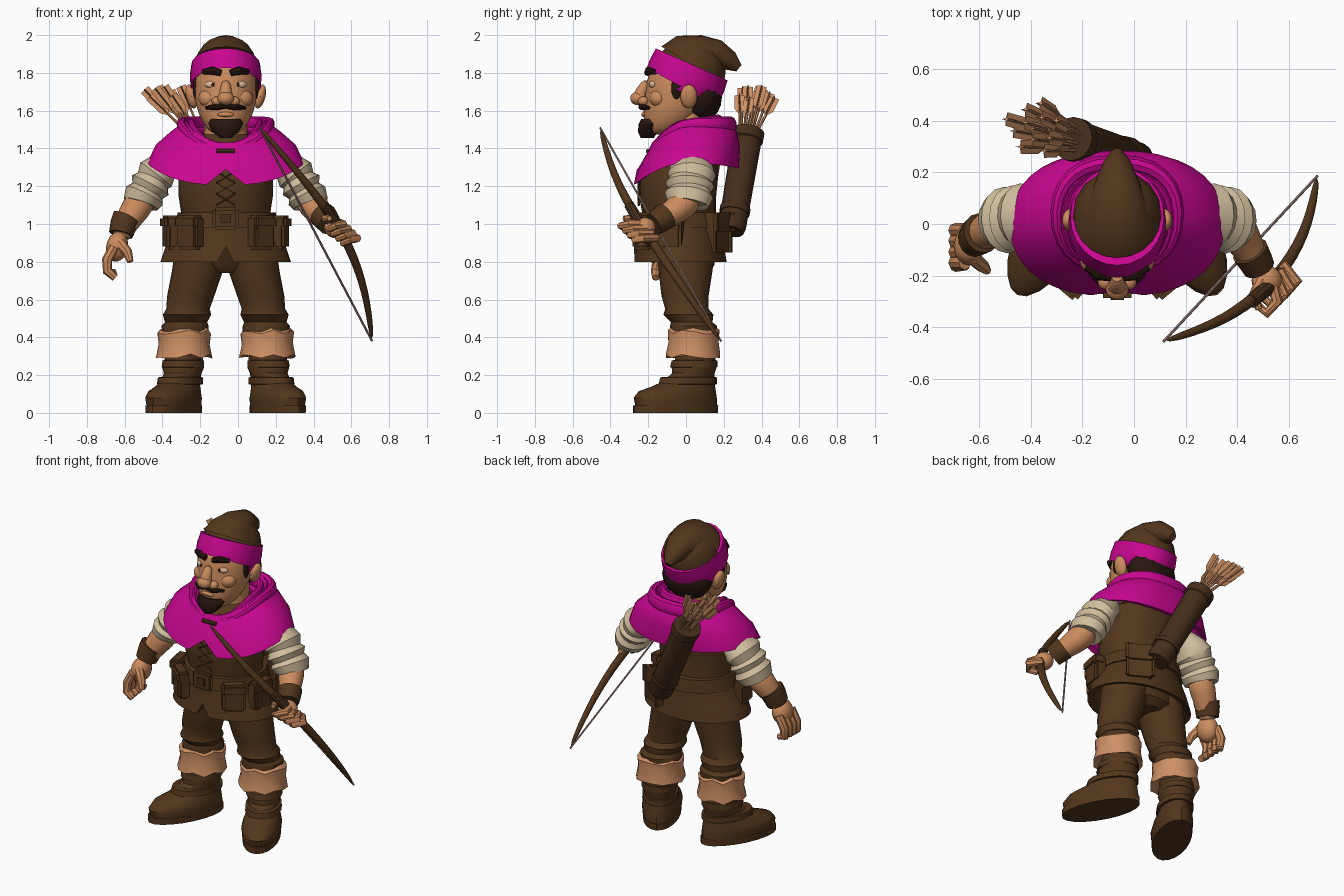
import bpy, bmesh
from math import sin, cos, pi, radians, copysign
from mathutils import Vector, Matrix

cube = bpy.data.objects.get("Cube")
if cube:
    bpy.data.objects.remove(cube, do_unlink=True)

AXIS = -0.065          # the body stands left of centre, the bow balances it
SIDES = ((-1, "right"), (1, "left"))
made = []


def material(name, colour):
    m = bpy.data.materials.new(name)
    m.use_nodes = True
    m.diffuse_color = (*colour, 1)
    m.node_tree.nodes["Principled BSDF"].inputs["Base Color"].default_value = (*colour, 1)
    return m


brown = material("brown cloth", (.086, .037, .012))
leather = material("dark leather", (.06, .027, .011))
magenta = material("magenta cloth", (.58, .002, .28))
skin_tone = material("skin", (.6, .26, .11))
tan = material("tan hide", (.62, .28, .13))
cream = material("cream linen", (.64, .52, .34))
hair = material("dark hair", (.02, .008, .005))
white = material("eye white", (.72, .48, .33))
thread = material("string", (.4, .27, .25))


# Helpers
def finish(name, bm, mat, subdivide=0):
    bmesh.ops.recalc_face_normals(bm, faces=bm.faces[:])
    mesh = bpy.data.meshes.new(name)
    bm.to_mesh(mesh)
    bm.free()
    mesh.materials.append(mat)
    o = bpy.data.objects.new(name, mesh)
    o.location.x = AXIS
    bpy.context.collection.objects.link(o)
    if subdivide:
        o.modifiers.new("Subdivision", "SUBSURF").levels = subdivide
        o.modifiers["Subdivision"].render_levels = subdivide
    made.append(o)
    return o


def skin(name, rows, mat, caps=True, subdivide=0):
    bm = bmesh.new()
    rings = [[bm.verts.new(p) for p in row] for row in rows]
    n = len(rings[0])
    for a, b in zip(rings, rings[1:]):
        for i in range(n):
            j = (i + 1) % n
            bm.faces.new((a[i], a[j], b[j], b[i]))
    if caps:
        bm.faces.new(rings[0])
        bm.faces.new(rings[-1])
    return finish(name, bm, mat, subdivide)


def loft(name, rings, mat, side=1, n=20, caps=True, subdivide=0):
    """Level ovals: height, half width, front y, back y, optional centre x."""
    rows = []
    for z, rx, yf, yb, *cx in rings:
        x = side * cx[0] if cx else 0
        rows.append([(x + rx * cos(2 * pi * i / n),
                      (yf + yb) / 2 + (yb - yf) / 2 * sin(2 * pi * i / n), z) for i in range(n)])
    return skin(name, rows, mat, caps, subdivide)


def tube(name, path, mat, ref="X", n=10, side=1, subdivide=0):
    """Ovals along a path: x, y, z, radius along ref, optional second radius."""
    pts = [Vector((p[0] * side, p[1], p[2])) for p in path]
    axis = Vector([float(ref == k) for k in "XYZ"])
    rows = []
    for i, p in enumerate(path):
        t = (pts[min(i + 1, len(pts) - 1)] - pts[max(i - 1, 0)]).normalized()
        u = (axis - t * axis.dot(t)).normalized()
        v = t.cross(u)
        rows.append([pts[i] + u * p[3] * cos(2 * pi * k / n) + v * p[-1] * sin(2 * pi * k / n)
                     for k in range(n)])
    return skin(name, rows, mat, True, subdivide)


def ball(name, loc, size, mat, turn=0):
    bm = bmesh.new()
    bmesh.ops.create_uvsphere(bm, u_segments=16, v_segments=10, radius=1)
    bm.transform(Matrix.Translation(loc) @ Matrix.Rotation(turn, 4, "Y") @ Matrix.Diagonal((*size, 1)))
    return finish(name, bm, mat)


def box(name, loc, size, mat, turn=0, bevel=.015):
    bm = bmesh.new()
    bmesh.ops.create_cube(bm, size=1)
    bm.transform(Matrix.Translation(loc) @ Matrix.Rotation(turn, 4, "Z") @ Matrix.Diagonal((*size, 1)))
    bmesh.ops.bevel(bm, geom=bm.edges[:], offset=bevel, segments=2, affect="EDGES")
    return finish(name, bm, mat)


# Torso, tunic skirt and belt
loft("jerkin", [(.95, .23, -.22, .17), (1.05, .235, -.23, .16), (1.15, .25, -.25, .16),
                (1.25, .25, -.25, .17), (1.38, .24, -.2, .19), (1.48, .11, -.1, .13)], brown)
loft("trouser_seat", [(.74, .1, -.09, .11), (.78, .2, -.13, .15), (.95, .24, -.18, .16)], brown)
skirt = loft("tunic_skirt", [(1.06, .24, -.24, .18), (.98, .26, -.25, .19), (.89, .315, -.26, .2),
                             (.8, .345, -.275, .215), (.81, .31, -.23, .18), (.95, .2, -.18, .14)], brown, n=48)
for v in skirt.data.vertices:          # front split of the skirt
    if abs(v.co.x) < .01 and v.co.y < 0 and v.co.z < .85:
        v.co.z += .08
loft("belt", [(.98, .245, -.25, .19), (.98, .27, -.275, .21), (1.06, .255, -.265, .2),
              (1.06, .235, -.24, .18)], brown, caps=False)
box("buckle", (0, -.272, 1.03), (.14, .03, .12), brown)
box("buckle_plate", (0, -.285, 1.03), (.07, .02, .06), leather, 0, .008)
for i in range(3):
    for s, word in SIDES:
        z = 1.1 + i * .06
        tube(f"{word}_lace_{i}", [(-.05, -.25, z, .006), (.05, -.25, z + .06, .006)],
             brown, "Y", 6, s)

# Belt pouches
for label, a in (("right_front", -40), ("left_front", 40), ("right_side", -78),
                 ("left_side", 78), ("back", 148)):
    t = radians(a)
    for part, out, z, w, d, h in (("pouch", 0, .95, .14, .08, .17), ("pouch_flap", .012, 1.01, .15, .08, .07)):
        box(f"{label}_{part}", ((.29 + out) * sin(t), -.04 - (.23 + out) * cos(t), z),
            (w, d, h), brown, t)

# Legs, cuffs and boots
for s, word in SIDES:
    loft(word + "_trouser", [(.92, .14, -.16, .16, .12), (.75, .135, -.145, .14, .15),
                             (.62, .125, -.13, .12, .185), (.55, .115, -.11, .12, .2),
                             (.52, .128, -.12, .145, .205), (.48, .112, -.08, .14, .21),
                             (.46, .125, -.085, .165, .215), (.38, .12, -.08, .16, .21)], brown, s)
    cuff = loft(word + "_cuff", [(.36, .11, -.08, .15, .215), (.44, .125, -.085, .16, .215),
                                 (.43, .142, -.1, .18, .22), (.37, .135, -.095, .175, .22),
                                 (.3, .15, -.11, .185, .22), (.31, .1, -.06, .14, .215)], tan, s, 14)
    for v in cuff.data.vertices:       # uneven rolled edge
        v.co.z += .012 * sin(v.co.x * 40 + v.co.y * 30)
    boot = [loft(word + "_boot", [(.03, .11, -.35, .125), (.08, .118, -.36, .12), (.115, .11, -.33, .115),
                                  (.14, .098, -.25, .11), (.17, .092, -.18, .105), (.21, .095, -.13, .105),
                                  (.24, .108, -.13, .115), (.28, .1, -.11, .11), (.36, .105, -.11, .11)], brown),
            loft(word + "_sole", [(0, .11, -.365, .13), (.04, .112, -.365, .13)], brown)]
    for k, z, yf in (("ankle", .17, -.2), ("shaft", .26, -.13)):
        boot.append(loft(f"{word}_{k}_strap", [(z - .02, .09, yf, .1), (z - .018, .108, yf - .01, .12),
                                               (z + .018, .106, yf, .12), (z + .02, .09, yf + .02, .1)], brown))
    for o in boot:
        o.location = (AXIS + s * .222, .05, 0)
        o.rotation_euler.z = s * .47

# Sleeves with rolled ends
for s, word in SIDES:
    tube(word + "_sleeve", [(.26, .03, 1.36, .06, .06), (.33, .03, 1.3, .115, .085), (.37, .03, 1.26, .128, .105),
                            (.385, .025, 1.23, .112, .09), (.4, .02, 1.205, .13, .11), (.415, .02, 1.175, .112, .09),
                            (.43, .015, 1.15, .13, .108), (.45, .01, 1.105, .11, .095),
                            (.44, .01, 1.12, .07, .06)], cream, "Y", 16, s)

# Relaxed right arm
tube("right_forearm", [(.42, .01, 1.16, .08), (.48, -.01, 1.08, .085), (.54, -.05, .98, .06),
                       (.56, -.07, .92, .055)], skin_tone, "Y", 12, -1, 1)
tube("right_bracer", [(.525, -.035, 1.03, .08, .078), (.54, -.045, 1, .077, .073), (.555, -.06, .945, .07, .065)],
     brown, "Y", 14, -1)
ball("right_palm", (-.575, -.085, .88), (.058, .075, .08), skin_tone, .2)
for i in range(4):
    y = -.15 + i * .042
    tube(f"right_finger_{i}", [(.59, y, .88, .027), (.628, y, .81, .028), (.625, y - .01, .75, .026),
                               (.585, y - .01, .715 + .008 * i, .02)], skin_tone, "Y", 8, -1)
tube("right_thumb", [(.56, -.13, .9, .03), (.52, -.165, .85, .026), (.505, -.18, .8, .017)],
     skin_tone, "Y", 8, -1)

# Left arm holding the bow
tube("left_forearm", [(.43, .02, 1.16, .085), (.46, -.01, 1.1, .085), (.51, -.1, 1.04, .065),
                      (.56, -.18, 1.0, .05)], skin_tone, "X", 12, 1, 1)
tube("left_bracer", [(.515, -.105, 1.045, .073), (.535, -.14, 1.02, .068), (.55, -.17, 1.0, .063)],
     brown, "X", 14)
ball("left_palm", (.58, -.22, .98), (.06, .06, .055), skin_tone, .3)
for i in range(4):
    k = i * .025
    tube(f"left_finger_{i}", [(.6 + k * .5, -.23 + k, 1.0 - k, .022), (.62 + k, -.3 + k, 1.0 - k, .023),
                              (.58 + k, -.345 + k, .99 - k, .02), (.54 + k, -.31 + k, .97 - k, .016)],
         skin_tone, "Z", 8)
tube("left_thumb", [(.56, -.22, 1.01, .026), (.53, -.28, 1.03, .022), (.55, -.33, 1.03, .014)], skin_tone, "Z", 8)

# Bow
limbs = [(.18, -.455, 1.51), (.385, -.39, 1.27), (.535, -.29, 1.08),
         (.655, -.17, .89), (.745, 0, .64), (.775, .185, .38)]
tube("bow", [(*p, r) for p, r in zip(limbs, (.014, .02, .026, .026, .02, .014))], brown, "X", 10, 1, 2)
tube("bow_grip", [(.52, -.3, 1.1, .028), (.595, -.235, .99, .031), (.65, -.175, .9, .028)], leather)
tube("bow_string", [(*limbs[0], .006), (*limbs[-1], .006)], thread, "X", 6)

# Quiver and arrows
low, high = Vector((.085, .24, .96)), Vector((-.175, .33, 1.49))
quiver = [(0, .066), (.04, .074), (.9, .078), (.91, .086), (1, .086), (1, .07), (.95, .065)]
tube("quiver", [(*low.lerp(high, t), r) for t, r in quiver], leather, "Y", 16)
tube("quiver_band", [(*low.lerp(high, t), .081) for t in (.18, .24)], leather, "Y", 16)
for i in range(12):
    a = i * 2.4
    r = .05 * (i / 11) ** .5
    base = high + Vector((r * cos(a), r * sin(a), 0))
    tip = base + Vector((-.15 + 1.3 * r * cos(a), .04 + r * sin(a), .2 + .03 * sin(i)))
    tube(f"arrow_{i}", [(*base.lerp(tip, t), .007) for t in (-.3, 1)], tan, "Y", 6)
    for k in range(2):
        wide, thin = (.027, .004) if k else (.004, .027)
        tube(f"fletching_{i}_{k}", [(*base.lerp(tip, .5), .004), (*base.lerp(tip, .65), wide, thin),
                                    (*base.lerp(tip, 1.04), wide, thin)], tan, "Y", 4)


# Shoulder cape with a notched front hem, and the lowered hood
def drape(rx, yf, yb, zf, zs, zb, a):
    c, d = cos(a), sin(a)
    z = zs + ((zf - zs) if d < 0 else (zb - zs)) * abs(d) ** 1.6
    return Vector((rx * copysign(abs(c) ** .8, c), (yf + yb) / 2 + (yb - yf) / 2 * copysign(abs(d) ** .9, d), z))


layers = [(.14, -.14, .14, 1.4, 1.49, 1.5), (.21, -.18, .21, 1.43, 1.55, 1.56), (.29, -.21, .27, 1.37, 1.49, 1.49),
          (.37, -.25, .285, 1.3, 1.42, 1.41), (.415, -.28, .28, 1.205, 1.325, 1.295),
          (.39, -.25, .25, 1.22, 1.335, 1.3), (.33, -.22, .21, 1.34, 1.42, 1.4)]
N = 36
cape = skin("shoulder_cape", [[drape(*l, 2 * pi * i / N) for i in range(N)] for l in layers], magenta, False)
for v in cape.data.vertices:
    if abs(v.co.x) < .01 and v.co.y < -.2 and v.co.z < 1.29:
        v.co += Vector((0, .02, .085))
for label, layer, thick in (("inner", (.18, -.17, .17, 1.42, 1.53, 1.54), .04),
                            ("outer", (.235, -.18, .235, 1.4, 1.53, 1.52), .05)):
    path = []
    for i in range(25):
        a = -pi / 2 + .15 + i / 24 * (2 * pi - .3)
        path.append((*drape(*layer, a), thick * (.65 + .35 * sin(a)), .7 * thick * (.7 + .3 * sin(a))))
    tube(label + "_hood_fold", path, magenta, "Z", 10)
tube("cape_clasp", [(-.05, -.2, 1.385, .013), (.05, -.2, 1.385, .013)], leather, "Z", 8)

# Head and face
loft("neck", [(1.38, .12, -.11, .13), (1.6, .11, -.1, .13)], skin_tone)
loft("head", [(1.47, .06, -.2, -.06), (1.51, .11, -.22, .02), (1.58, .145, -.23, .09), (1.65, .165, -.225, .14),
              (1.72, .168, -.212, .15), (1.8, .166, -.208, .14), (1.86, .12, -.14, .1)], skin_tone, subdivide=1)
tube("nose", [(0, -.2, 1.76, .024), (0, -.235, 1.71, .032), (0, -.25, 1.665, .045), (0, -.225, 1.63, .03)],
     skin_tone, subdivide=1)
ball("nose_tip", (0, -.255, 1.665), (.044, .04, .036), skin_tone)
loft("goatee", [(1.455, .03, -.24, -.17), (1.49, .07, -.255, -.15), (1.53, .092, -.25, -.13),
                (1.555, .08, -.238, -.13)], hair)
ball("lower_lip", (0, -.222, 1.58), (.045, .015, .013), skin_tone)
ball("back_hair", (0, .08, 1.67), (.165, .11, .13), hair)
for s, word in SIDES:
    ball(word + "_nostril", (s * .045, -.225, 1.65), (.03, .03, .025), skin_tone)
    ball(word + "_cheek", (s * .085, -.145, 1.665), (.06, .05, .05), skin_tone)
    ball(word + "_eye", (s * .07, -.171, 1.738), (.04, .024, .022), white)
    ball(word + "_pupil", (s * .065, -.193, 1.738), (.01, .004, .012), hair)
    tube(word + "_eyebrow", [(.025, -.205, 1.8, .017), (.07, -.198, 1.812, .022), (.12, -.165, 1.805, .014)],
         hair, "Z", 8, s)
    tube(word + "_moustache", [(0, -.235, 1.625, .014), (.05, -.235, 1.62, .018), (.105, -.195, 1.615, .008)],
         hair, "Z", 8, s)
    ball(word + "_ear", (s * .182, .015, 1.675), (.028, .045, .065), skin_tone, s * .25)
    ball(word + "_sideburn", (s * .158, -.05, 1.72), (.016, .028, .06), hair)

# Hat: tilted band, round crown and a drooping tail
tube("hat_band", [(0, -.025, 1.73, .17, .19), (0, -.022, 1.725, .186, .212), (0, .005, 1.785, .19, .214),
                  (0, .03, 1.845, .182, .208), (0, .025, 1.83, .16, .18)], magenta, "X", 24)
ball("hat_crown", (0, .025, 1.805), (.176, .185, .185), brown)
tube("hat_tail", [(0, .025, 1.85, .168, .18), (0, .045, 1.885, .145, .145),
                  (0, .09, 1.905, .115, .095), (0, .165, 1.895, .085, .08), (0, .235, 1.862, .055, .052),
                  (0, .28, 1.825, .022, .022)], brown, "X", 20)

# Shading
bpy.ops.object.select_all(action="DESELECT")
for o in made:
    o.select_set(True)
bpy.context.view_layer.objects.active = made[0]
bpy.ops.object.shade_smooth_by_angle(angle=radians(35))
